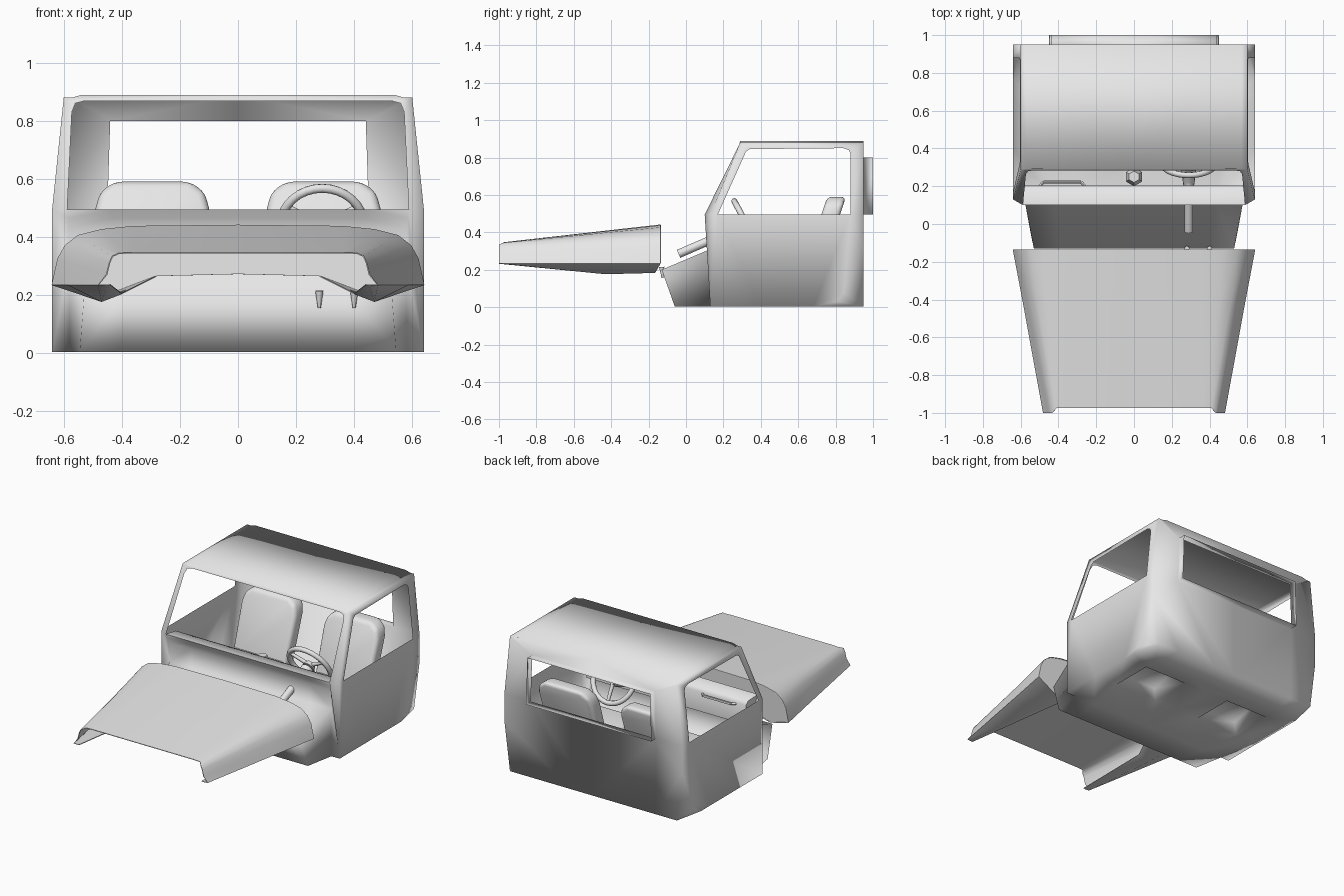
import bpy, bmesh, math
from mathutils import Vector

if "Cube" in bpy.data.objects:
    bpy.data.objects.remove(bpy.data.objects["Cube"], do_unlink=True)

paint = bpy.data.materials.new("plain_grey")
paint.use_nodes = True
GREY = (0.8, 0.8, 0.8, 1)
paint.diffuse_color = GREY
paint.node_tree.nodes["Principled BSDF"].inputs["Base Color"].default_value = GREY


def finish(bm, name, mirror=False, thick=0, bevel=0, angle=45):
    """Turn a bmesh into a finished, smooth-shaded object."""
    bmesh.ops.remove_doubles(bm, verts=bm.verts, dist=0.0005)
    bmesh.ops.recalc_face_normals(bm, faces=bm.faces)
    mesh = bpy.data.meshes.new(name)
    bm.to_mesh(mesh)
    bm.free()
    mesh.materials.append(paint)
    obj = bpy.data.objects.new(name, mesh)
    bpy.context.collection.objects.link(obj)
    if mirror:
        obj.modifiers.new("mirror", 'MIRROR')
    if thick:
        mod = obj.modifiers.new("thickness", 'SOLIDIFY')
        mod.thickness, mod.offset = thick, 0
    if bevel:
        mod = obj.modifiers.new("round", 'BEVEL')
        mod.width, mod.segments = bevel, 3
    bpy.ops.object.select_all(action='DESELECT')
    obj.select_set(True)
    bpy.context.view_layer.objects.active = obj
    bpy.ops.object.convert(target='MESH')
    bpy.ops.object.shade_smooth_by_angle(angle=math.radians(angle))


def shell(name, polys, thick=0, angle=50):
    bm = bmesh.new()
    for poly in polys:
        bm.faces.new([bm.verts.new(p) for p in poly])
    finish(bm, name, mirror=True, thick=thick, angle=angle)


def loft(sections):
    """Quads between neighbouring sections of equal length."""
    return [(a[i], a[i + 1], b[i + 1], b[i])
            for a, b in zip(sections, sections[1:]) for i in range(len(a) - 1)]


def rod(name, p, q, r1, r2=None, sides=12):
    p, q = Vector(p), Vector(q)
    bm = bmesh.new()
    bmesh.ops.create_cone(bm, cap_ends=True, segments=sides, radius1=r1,
                          radius2=r1 if r2 is None else r2, depth=(q - p).length)
    turn = Vector((0, 0, 1)).rotation_difference(q - p).to_matrix()
    for v in bm.verts:
        v.co = turn @ v.co + (p + q) / 2
    finish(bm, name)


# Hood: lofted half section with down-turned sides and inner fender lip
nose_pts = [(0, .345), (.36, .345), (.41, .343), (.432, .333), (.442, .31),
            (.452, .27), (.48, .235), (.45, .234), (.44, .236)]
rear_pts = [(0, .44), (.36, .436), (.47, .425), (.55, .405), (.595, .37),
            (.62, .325), (.64, .235), (.49, .185), (.28, .265)]
mid_pts = [tuple(a + (b - a) * .65 for a, b in zip(p, q)) for p, q in zip(nose_pts, rear_pts)]
mid_pts[-2:] = [(.47, .178), (.40, .205)]
nose = [(x, -.975 - .025 * (x > .43), z) for x, z in nose_pts]
mid = [(x, -.43, z) for x, z in mid_pts]
rear = [(x, -.135 - .03 * (z < .2), z) for x, z in rear_pts]
shell("hood", loft([nose, mid, rear]), thick=.004)
shell("hood_bulkhead", [[(0, -.14, .272)] + [(x, y - .005, z) for x, y, z in rear]], thick=.004)

# Door sides: solid lower panel and a leaning window frame above
BELT, TOP, BASE, B = .495, .88, .003, .95


def side(y, z):
    return (.64 - .04 * max(0, z - BELT) / (TOP - BELT), y, z)


lower = [(.13, BELT), (.13, BASE), (.40, BASE), (.68, BASE), (.76, BASE), (.81, .03),
         (.845, .08), (B, .32), (B, BELT), (.88, BELT), (.17, BELT)]
frame = [(.13, BELT), (.29, TOP), (B, TOP), (B, BELT), (.88, BELT), (.88, .82),
         (.87, .84), (.84, .85), (.34, .845), (.32, .83), (.17, BELT)]
cab = [[side(*p) for p in lower], [side(*p) for p in frame]]

# Tucked-in corner behind each door
tuck = (.60, B, BASE)
cut = [side(*p) for p in lower[4:8]]
cab += [(a, b, tuck) for a, b in zip(cut, cut[1:])]

# Back wall around the rear window, and the window's projecting rim
SPLITS = (0, .26, .74, 1)
w_low, w_top = (.45, B, BELT), (.44, B, .80)
roof = [(0, .889), (.54, .889), (.57, TOP), (.60, TOP)]
cab += [
    [(0, B, .80), w_top] + [(x, B, z) for x, z in reversed(roof)],
    [w_top, w_low, side(B, BELT), side(B, TOP)],
    [(0, B, BELT), w_low, side(B, BELT), side(B, .32)]
    + [(.60 * t, B, BASE) for t in reversed(SPLITS)]]
rim = [(0, B, BELT), w_low, w_top, (0, B, .80)]
cab += loft([rim, [(x, 1.0, z) for x, y, z in rim]])

# Roof with a small gutter along each side
cab += loft([[(x, y, z) for x, z in roof] for y in (.29, B)])


# Windscreen surround: slanted pillar and header with a rounded corner
def slant(x, z):
    foot = .13 if x > .6 else .10
    return (x, foot + (.29 - foot) * min(1, (z - BELT) / (TOP - BELT)), z)


corner = [(.588, BELT), (.572, .83), (.56, .86), (.53, .868), (0, .868)]
cab += [[slant(*p) for p in [(.64, BELT), corner[0], corner[1]]]
        + [(.60, .29, TOP)],
        [slant(*p) for p in corner[1:]] + [(x, .29, z) for x, z in roof]]

# Dashboard, cowl and toe board as one folded sheet
fold = [(.575, .20, .33), (.575, .205, .46), (.58, .19, .485), (.588, .10, BELT),
        (.585, .115, .465), (.58, .13, .43), (.58, .13, .31), (.53, -.13, .20),
        (.545, -.06, BASE)]
cab += loft([[(x * t, y, z) for x, y, z in fold] for t in SPLITS])

# Toe board sides and door jambs
sill = (.58, .13, BASE)
cab += [[fold[6], fold[7], fold[8], sill],
        [sill, side(.13, BASE), side(.13, BELT)] + fold[3:7]]

# Floor, open under each seat
stations = [(-.06, .545), (.13, .58), (.40, .64), (.68, .64), (.76, .64), (B, .60)]
floor = loft([[(w * t, y, BASE) for t in SPLITS] for y, w in stations])
seat_hole = floor.pop(2 * 3 + 1)
cab += floor + [[sill, side(.13, BASE), side(.40, BASE)]]

# Raised pocket filling each opening
cx, cy = (sum(p[i] for p in seat_hole) / 4 for i in (0, 1))
pocket = [(cx + (x - cx) * .75, cy + (y - cy) * .75, .06 if y < cy else .11)
          for x, y, z in seat_hole]
cab += loft([list(seat_hole) + [seat_hole[0]], pocket + [pocket[0]]]) + [pocket]
shell("cab_shell", cab, angle=100)

# Dashboard end caps
shell("dashboard_end", [fold[:7]])

# Seats: cushion and leaning rounded back
back_outline = [(.19, .18), (-.19, .18), (-.195, .50), (-.18, .555), (-.13, .59),
                (.13, .59), (.18, .555), (.195, .50)]
for label, cx in (("left", .295), ("right", -.295)):
    bm = bmesh.new()
    ring = [[bm.verts.new((cx + x, y + (z - .18) * .33, z)) for x, z in back_outline]
            for y in (.62, .72)]
    bm.faces.new(ring[0])
    bm.faces.new(ring[1])
    for i in range(len(back_outline)):
        bm.faces.new((ring[0][i - 1], ring[0][i], ring[1][i], ring[1][i - 1]))
    finish(bm, label + "_seat_back", bevel=.025, angle=50)
    bm = bmesh.new()
    bmesh.ops.create_cube(bm, size=1)
    for v in bm.verts:
        v.co = (cx + v.co.x * .38, .51 + v.co.y * .36, .185 + v.co.z * .12 - v.co.y * .03)
    finish(bm, label + "_seat_cushion", bevel=.03, angle=50)

# Steering column, wheel, hub and spokes
hub = Vector((.29, .325, .442))
axis = Vector((0, .88, .47)).normalized()
rod("steering_column", (.29, -.04, .285), hub, .023)
rod("steering_shroud", hub - axis * .13, hub - axis * .03, .03, .04)
rod("steering_hub", hub - axis * .02, hub + axis * .01, .04, .03)
up = Vector((1, 0, 0)).cross(axis)
for n in range(3):
    a = math.radians(90 + 120 * n)
    out = Vector((math.cos(a), 0, 0)) - up * math.sin(a)
    rod(f"steering_spoke_{n + 1}", hub, hub + out * .14, .013, .010, 8)
bpy.ops.mesh.primitive_torus_add(major_radius=.142, minor_radius=.016, major_segments=32,
                                 minor_segments=8, location=hub,
                                 rotation=axis.to_track_quat('Z', 'Y').to_euler())
wheel = bpy.context.object
wheel.name = "steering_wheel"
wheel.data.materials.append(paint)
bpy.ops.object.shade_smooth_by_angle(angle=math.radians(60))

# Gear lever, grab handle and pedal tips
rod("gear_lever", (0, .30, .01), (0, .25, .42), .012)
rod("gear_knob", (0, .25, .40), (0, .25, .46), .05, .03, 6)
ends = [(-.50, .20, .45), (-.48, .222, .45), (-.28, .222, .45), (-.26, .20, .45)]
for n, (p, q) in enumerate(zip(ends, ends[1:])):
    rod(f"grab_handle_{n + 1}", p, q, .008, sides=8)
for label, x in (("brake", .28), ("throttle", .40)):
    rod(label + "_pedal", (x, -.125, .155), (x, -.13, .215), .005, .014, 8)
